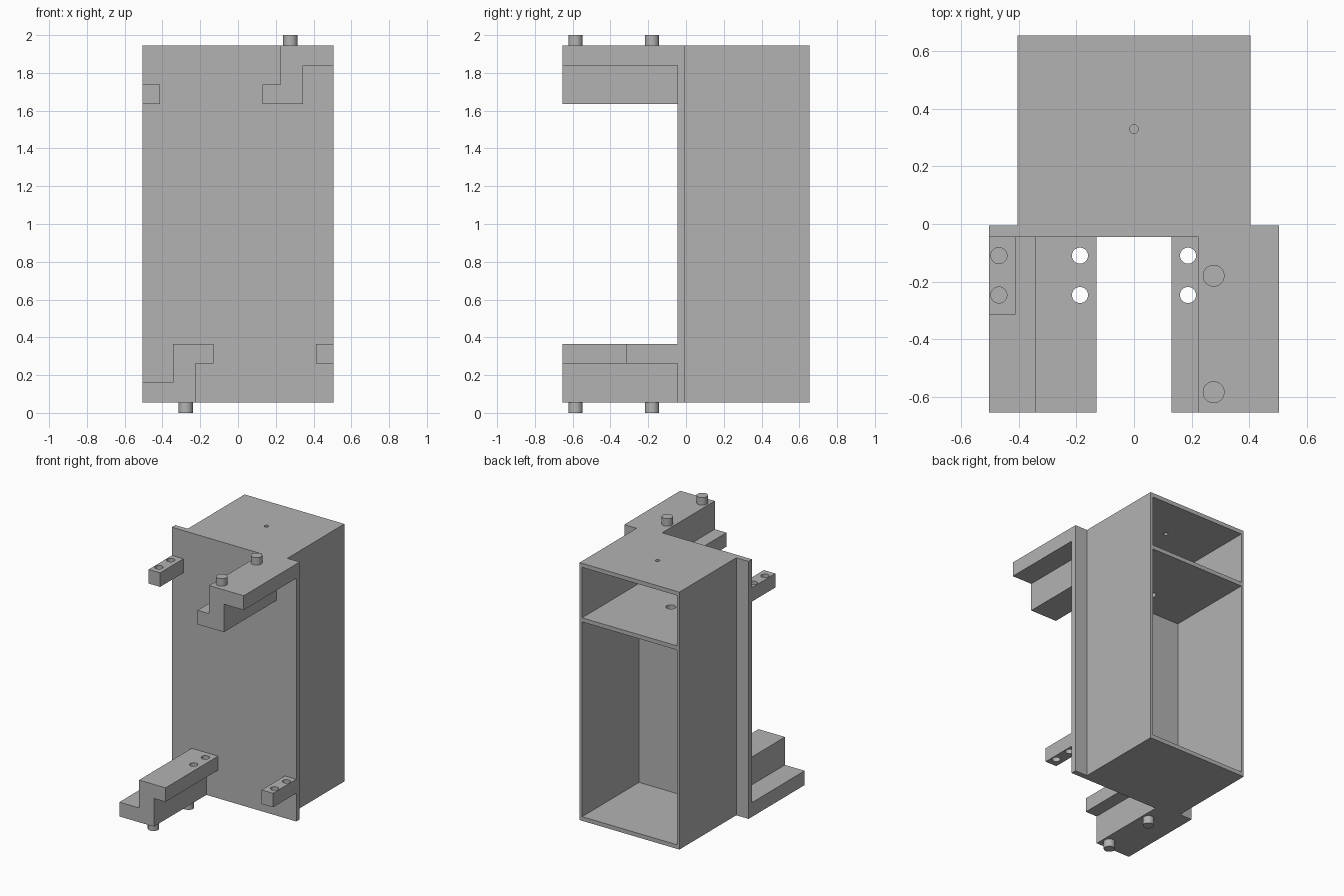
import bpy, bmesh, math
from mathutils import Matrix, Vector

cube = bpy.data.objects.get("Cube")
if cube:
    bpy.data.objects.remove(cube, do_unlink=True)

grey = bpy.data.materials.new("plain grey")
grey.use_nodes = True
grey.diffuse_color = (0.45, 0.45, 0.45, 1)
grey.node_tree.nodes["Principled BSDF"].inputs["Base Color"].default_value = grey.diffuse_color


def finish(name, bm):
    bmesh.ops.recalc_face_normals(bm, faces=bm.faces)
    mesh = bpy.data.meshes.new(name)
    bm.to_mesh(mesh)
    bm.free()
    mesh.materials.append(grey)
    obj = bpy.data.objects.new(name, mesh)
    bpy.context.collection.objects.link(obj)
    return obj


def box(name, x, y, z):
    """Box from three (low, high) ranges."""
    bm = bmesh.new()
    size = Vector(b - a for a, b in (x, y, z))
    mid = Vector((a + b) / 2 for a, b in (x, y, z))
    bmesh.ops.create_cube(bm, size=1, matrix=Matrix.Translation(mid) @ Matrix.Diagonal(size).to_4x4())
    return finish(name, bm)


def cylinder(name, x, y, z, radius):
    """Upright cylinder over the (low, high) range z."""
    bm = bmesh.new()
    bmesh.ops.create_cone(bm, cap_ends=True, segments=32, radius1=radius, radius2=radius,
                          depth=z[1] - z[0], matrix=Matrix.Translation((x, y, sum(z) / 2)))
    return finish(name, bm)


def select(obj):
    bpy.ops.object.select_all(action='DESELECT')
    obj.select_set(True)
    bpy.context.view_layer.objects.active = obj


def cut(obj, cutters):
    """Subtract every cutter, then smooth the hole walls."""
    select(obj)
    for cutter in cutters:
        cutter.hide_render = True
        mod = obj.modifiers.new("cut", 'BOOLEAN')
        mod.operation, mod.solver, mod.object = 'DIFFERENCE', 'EXACT', cutter
        bpy.ops.object.modifier_apply(modifier=mod.name)
        bpy.data.objects.remove(cutter, do_unlink=True)
    bpy.ops.object.shade_smooth_by_angle(angle=math.radians(30))


BOTTOM, TOP = 0.055, 1.945
PLATE_BACK, PLATE_FRONT = -0.005, -0.045
FRONT, BACK = -0.655, 0.655
HOLE_Y = (-0.11, -0.247)
PEG_Y = (-0.18, -0.585)

# Open-backed housing with a shelf between two bays
housing = box("housing", (-0.405, 0.405), (PLATE_BACK, BACK), (BOTTOM, TOP))
inner_x, through_y = (-0.385, 0.385), (-0.1, 0.8)
cut(housing, [
    box("lower_bay", inner_x, through_y, (BOTTOM + 0.03, 1.515)),
    box("upper_bay", inner_x, through_y, (1.545, TOP - 0.03)),
    cylinder("top_hole", 0, 0.33, (1.85, 2.1), 0.015),
    cylinder("shelf_hole", 0, 0.175, (1.45, 1.6), 0.033),
])

# Front mounting plate
box("front_plate", (-0.505, 0.505), (PLATE_FRONT, PLATE_BACK), (BOTTOM, TOP))

# Stepped arm profile, as x and height above the model's middle
STEP = [(0.13, 0.635), (0.345, 0.635), (0.345, 0.84), (0.505, 0.84),
        (0.505, 0.945), (0.225, 0.945), (0.225, 0.738), (0.13, 0.738)]

# The lower fittings are the upper ones turned half a turn about the y axis
for side, turn in (("upper", 1), ("lower", -1)):
    def span(a, b):
        return tuple(sorted((a * turn, b * turn)))

    def height(a, b):
        return tuple(1 + v for v in span(a, b))

    # Stepped arm with two holes in its lip
    bm = bmesh.new()
    face = bm.faces.new([bm.verts.new((x * turn, PLATE_FRONT, 1 + z * turn)) for x, z in STEP])
    grown = bmesh.ops.extrude_face_region(bm, geom=[face])["geom"]
    bmesh.ops.translate(bm, vec=(0, FRONT - PLATE_FRONT, 0),
                        verts=[v for v in grown if isinstance(v, bmesh.types.BMVert)])
    if len([f for f in bm.faces if len(f.verts) == len(STEP)]) < 2:
        bm.faces.new([v for v in bm.verts if v.co.y > FRONT + 0.01])
    arm = finish(side + "_stepped_arm", bm)
    cut(arm, [cylinder("lip_hole", 0.188 * turn, y, height(0.55, 0.8), 0.028) for y in HOLE_Y])

    # Small drilled block on the opposite edge
    block = box(side + "_block", span(-0.505, -0.412), (-0.315, PLATE_FRONT), height(0.635, 0.738))
    cut(block, [cylinder("block_hole", -0.47 * turn, y, height(0.55, 0.8), 0.028) for y in HOLE_Y])

    # Locating pegs on the arm
    for i, y in enumerate(PEG_Y):
        peg = cylinder(f"{side}_peg_{i + 1}", 0.277 * turn, y, height(0.945, 1.0), 0.038)
        select(peg)
        bpy.ops.object.shade_smooth_by_angle(angle=math.radians(30))
